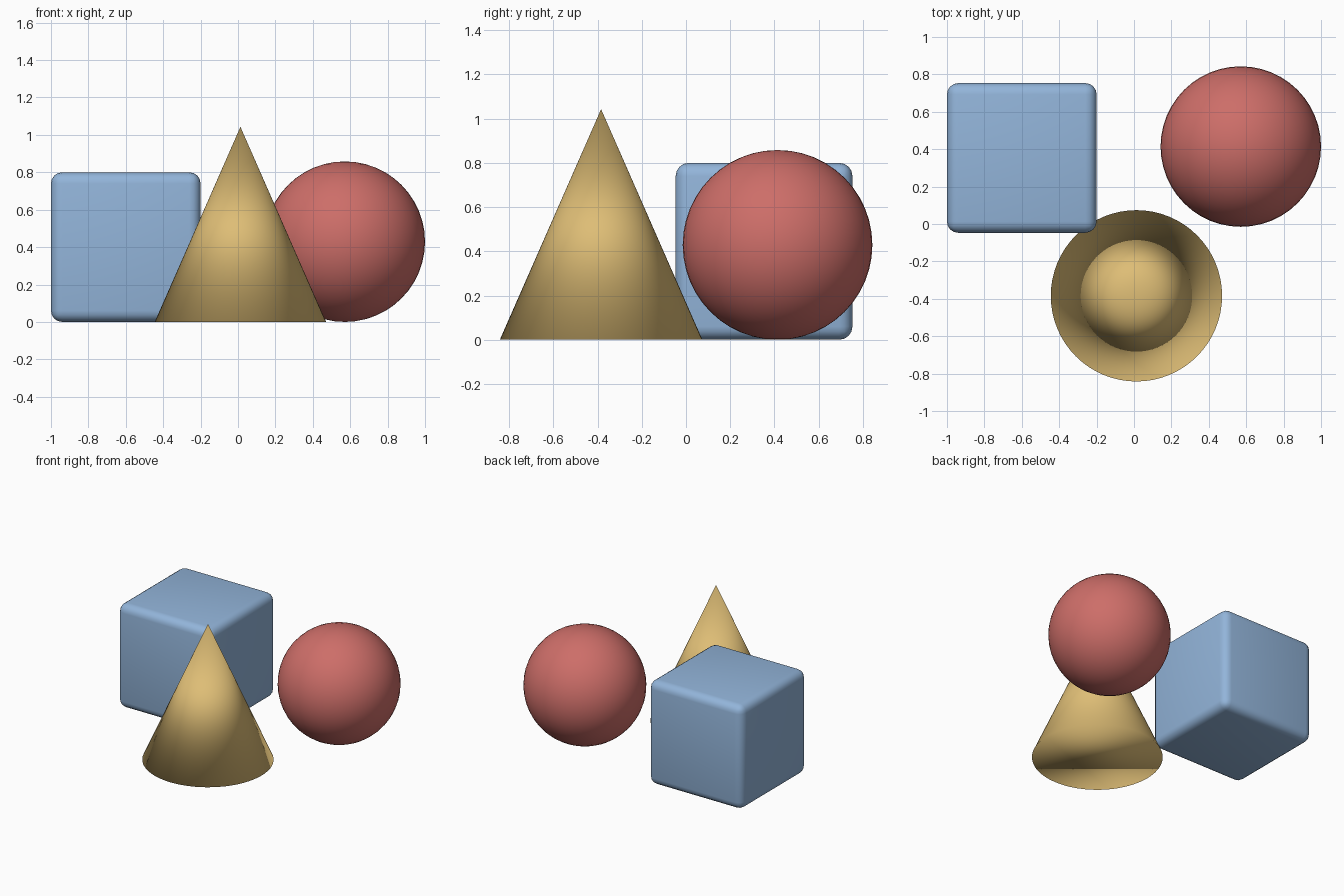
import bpy

default = bpy.data.objects.get("Cube")
if default:
    bpy.data.objects.remove(default, do_unlink=True)


def make_material(name, rgb):
    mat = bpy.data.materials.new(name)
    mat.use_nodes = True
    color = (*rgb, 1.0)
    mat.diffuse_color = color
    mat.node_tree.nodes["Principled BSDF"].inputs["Base Color"].default_value = color
    return mat


def finish(name, material):
    """Name, colour and smooth the primitive that was just added."""
    obj = bpy.context.object
    obj.name = obj.data.name = name
    obj.data.materials.append(material)
    bpy.ops.object.shade_smooth()
    return obj


blue = make_material("soft blue", (0.29, 0.46, 0.70))
red = make_material("muted red", (0.61, 0.155, 0.14))
yellow = make_material("sandy yellow", (0.73, 0.51, 0.18))

# Rounded box, at the back on the right
SIZE = 0.8
bpy.ops.mesh.primitive_cube_add(size=SIZE, location=(-0.6, 0.353, SIZE / 2))
box = finish("rounded_box", blue)
bevel = box.modifiers.new("rounded edges", "BEVEL")
bevel.width = 0.06
bevel.segments = 4

# Ball, at the back on the left
RADIUS = 0.429
bpy.ops.mesh.primitive_uv_sphere_add(segments=48, ring_count=24, radius=RADIUS,
                                     location=(0.571, 0.414, RADIUS))
finish("ball", red)

# Cone, at the front, smooth across the base rim as well
HEIGHT = 1.043
bpy.ops.mesh.primitive_cone_add(vertices=64, radius1=0.458, radius2=0, depth=HEIGHT,
                                location=(0.013, -0.384, HEIGHT / 2))
finish("cone", yellow)
